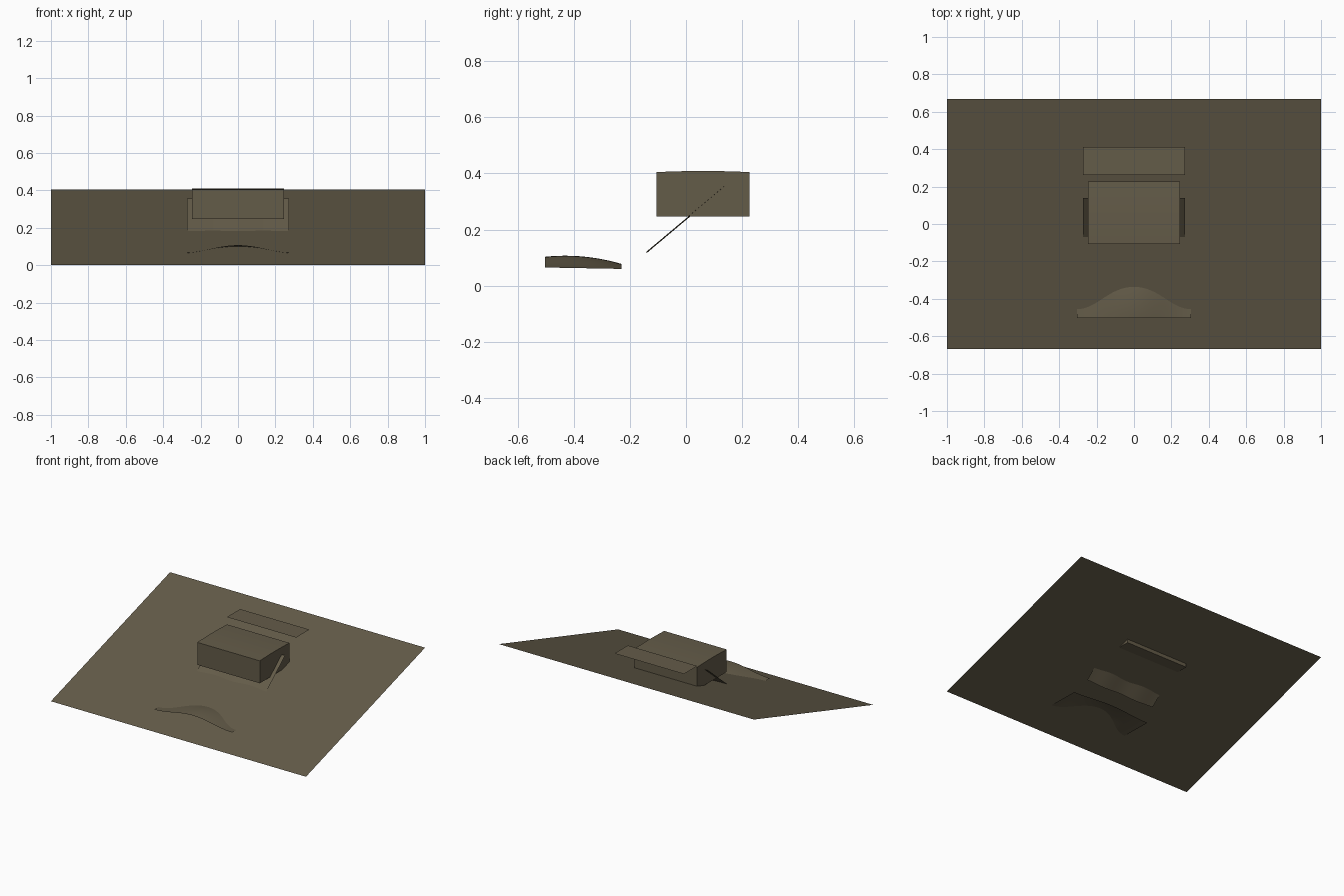
import bpy, bmesh, math

if "Cube" in bpy.data.objects:
    bpy.data.objects.remove(bpy.data.objects["Cube"])

mat = bpy.data.materials.new("olive brown")
mat.diffuse_color = (0.127, 0.106, 0.066, 1)
mat.use_nodes = True
mat.node_tree.nodes["Principled BSDF"].inputs["Base Color"].default_value = mat.diffuse_color


def make(name, bm, smooth=False):
    me = bpy.data.meshes.new(name)
    bm.to_mesh(me)
    bm.free()
    ob = bpy.data.objects.new(name, me)
    bpy.context.collection.objects.link(ob)
    me.materials.append(mat)
    for p in me.polygons:
        p.use_smooth = smooth
    return ob


def sheet(name, hx, y0, y1, nx, ny, height, smooth=False):
    """Single-layer grid facing up, with z given by height(x, y)."""
    bm = bmesh.new()
    rows = []
    for j in range(ny + 1):
        y = y0 + (y1 - y0) * j / ny
        row = []
        for i in range(nx + 1):
            x = -hx + 2 * hx * i / nx
            row.append(bm.verts.new((x, y, height(x, y))))
        rows.append(row)
    for j in range(ny):
        for i in range(nx):
            bm.faces.new((rows[j][i], rows[j][i + 1], rows[j + 1][i + 1], rows[j + 1][i]))
    return make(name, bm, smooth)


# sloping base panel
sheet("base_panel", 1.0, -0.667, 0.667, 1, 1, lambda x, y: 0.2025 + 0.3037 * y)

# level shelf behind the box
sheet("back_shelf", 0.272, 0.263, 0.412, 1, 1, lambda x, y: 0.436)

# steep, gently rippled panel passing through the base
sheet("steep_panel", 0.272, -0.14, 0.139, 24, 4,
      lambda x, y: 0.237 + 0.84 * y + 0.003 * math.cos(x * 2 * math.pi / 0.27), True)


# bell-shaped front hump
def hump(x, y):
    edge = 0.065 - 0.005 * (y + 0.5) / 0.27
    peak = 0.107 - 0.73 * (y + 0.43) ** 2
    return edge + (peak - edge) * (1 + math.cos(math.pi * x / 0.305)) / 2


sheet("front_hump", 0.305, -0.503, -0.23, 28, 12, hump, True)

# central box with a very slightly crowned top, extruded across x
bm = bmesh.new()
prof = [(-0.106, 0.246), (0.227, 0.246)]
for k in range(9):
    t = k / 8
    prof.append((0.227 - 0.333 * t, 0.405 + 0.004 * math.sin(math.pi * t)))
face = bm.faces.new([bm.verts.new((-0.245, y, z)) for y, z in prof])
ext = bmesh.ops.extrude_face_region(bm, geom=[face], use_keep_orig=True)
verts = [g for g in ext["geom"] if isinstance(g, bmesh.types.BMVert)]
bmesh.ops.translate(bm, verts=verts, vec=(0.49, 0, 0))
bmesh.ops.recalc_face_normals(bm, faces=bm.faces)
make("central_box", bm)
